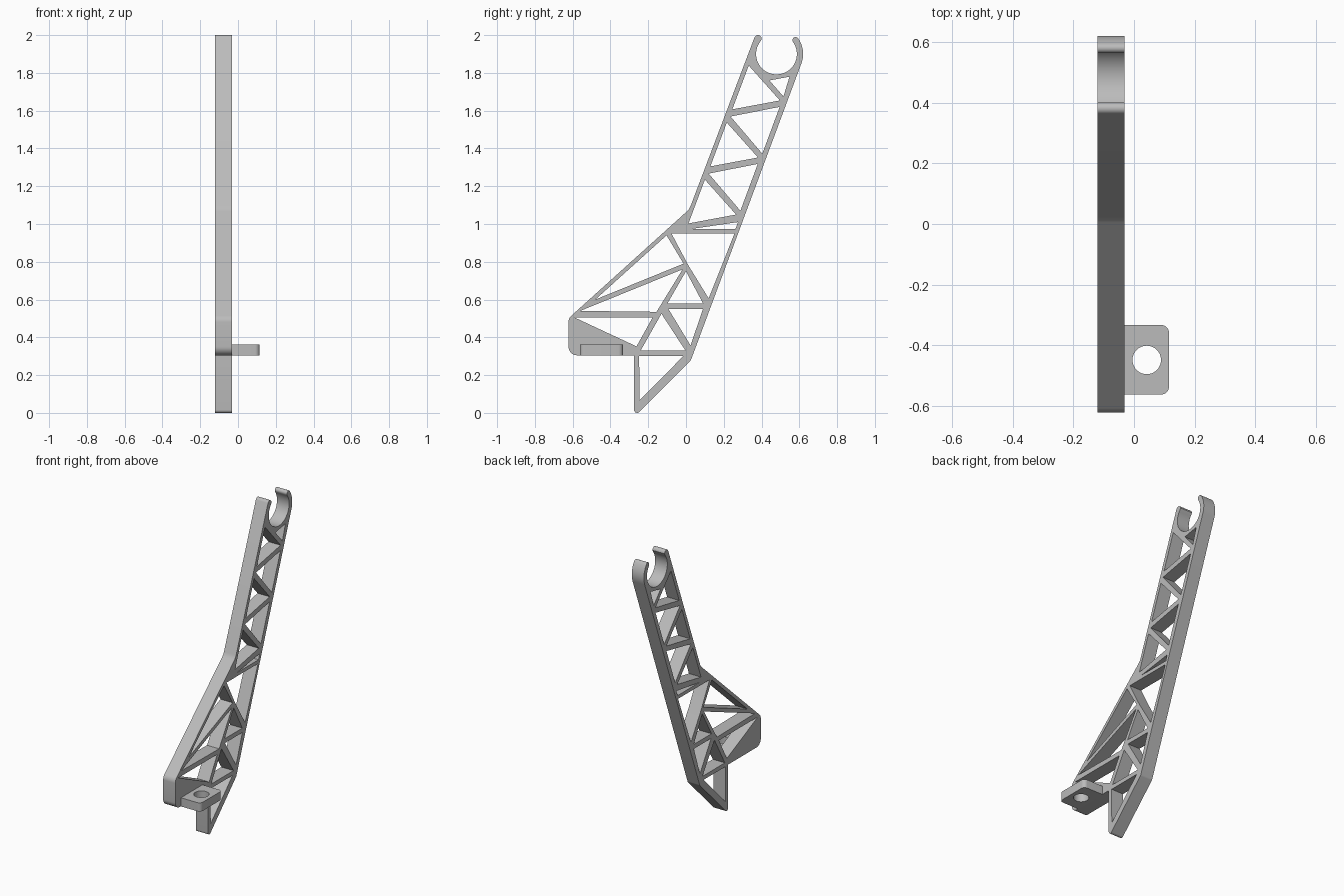
import bpy
import bmesh
from math import cos, sin, radians
from mathutils import Matrix

cube = bpy.data.objects.get("Cube")
if cube:
    bpy.data.objects.remove(cube, do_unlink=True)

grey = bpy.data.materials.new("plain grey")
grey.use_nodes = True
colour = (0.5, 0.5, 0.5, 1)
grey.diffuse_color = colour
grey.node_tree.nodes["Principled BSDF"].inputs["Base Color"].default_value = colour


def arc(centre, radius, start, end, steps=8):
    """Points along an arc, angles in degrees."""
    angles = [radians(start + (end - start) * i / steps) for i in range(steps + 1)]
    return [(centre[0] + radius * cos(a), centre[1] + radius * sin(a)) for a in angles]


def plate(name, loops, thickness, matrix):
    """Extrude an outline with holes into a solid mesh."""
    curve = bpy.data.curves.new(name, "CURVE")
    curve.dimensions = "2D"
    curve.fill_mode = "BOTH"
    curve.extrude = thickness / 2
    for loop in loops:
        spline = curve.splines.new("POLY")
        spline.points.add(len(loop) - 1)
        for point, (u, v) in zip(spline.points, loop):
            point.co = (u, v, 0, 1)
        spline.use_cyclic_u = True
    helper = bpy.data.objects.new(name + " profile", curve)
    bpy.context.collection.objects.link(helper)
    graph = bpy.context.evaluated_depsgraph_get()
    mesh = bpy.data.meshes.new_from_object(helper.evaluated_get(graph))
    bpy.data.objects.remove(helper, do_unlink=True)

    # Weld the caps to the walls and stand the part in place
    bm = bmesh.new()
    bm.from_mesh(mesh)
    bmesh.ops.remove_doubles(bm, verts=bm.verts, dist=0.0001)
    bmesh.ops.transform(bm, matrix=matrix, verts=bm.verts)
    bmesh.ops.recalc_face_normals(bm, faces=bm.faces)
    bm.to_mesh(mesh)
    bm.free()
    mesh.materials.clear()
    mesh.materials.append(grey)
    obj = bpy.data.objects.new(name, mesh)
    bpy.context.collection.objects.link(obj)
    bpy.ops.object.select_all(action="DESELECT")
    obj.select_set(True)
    bpy.context.view_layer.objects.active = obj
    bpy.ops.object.shade_smooth_by_angle(angle=radians(30))
    return obj


# Outer outline of the arm: foot, long back edge, open hook, sloping front
hook = (0.479, 1.9)
outline = arc((-0.259, 0.016), 0.016, 180, 315)
outline += arc((0.002, 0.295), 0.028, -45, -20, 4)
outline += arc(hook, 0.141, -20, 36, 12)
outline += arc((0.58, 1.973), 0.0165, 36, 216)[1:-1]
outline += arc(hook, 0.108, 36, -219, 40)
outline += arc((0.381, 1.98), 0.02, 0, 159)
outline += arc((-0.05, 1.125), 0.08, -21, -47, 4)
outline += arc((-0.575, 0.48), 0.047, 133, 180)
outline += arc((-0.577, 0.35), 0.045, 180, 270)
outline += [(-0.275, 0.305)]

# Openings of the lower truss
holes = [
    [(-.248, .302), (-.013, .302), (-.246, .066)],
    [(-.59, .505), (-.177, .505), (-.262, .352)],
    [(-.24, .33), (-.003, .33), (-.13, .525)],
    [(-.093, .55), (.09, .55), (.024, .357)],
    [(-.098, .58), (.09, .58), (0, .75)],
    [(-.077, .95), (.257, .95), (.12, .606), (.013, .78)],
    [(-.103, .94), (-.013, .79), (-.48, .6)],
    [(-.56, .54), (-.018, .76), (-.156, .535)],
    [(.03, .974), (.262, .974), (.275, 1.01)],
    [(.442, 1.76), (.548, 1.78), (.516, 1.675)],
]

# Repeating openings of the upper truss
front_hole = [(.013, 1.003), (.1, 1.235), (.265, 1.05)]
back_hole = [(.12, 1.267), (.38, 1.318), (.288, 1.07)]
for step in range(3):
    for hole in [front_hole, back_hole][:2 if step < 2 else 1]:
        holes.append([(y + 0.116 * step, z + 0.302 * step) for y, z in hole])

# Stand the arm upright: profile in the y-z plane, thickness along x
upright = Matrix(((0, 0, 1, -0.076), (1, 0, 0, 0), (0, 1, 0, 0), (0, 0, 0, 1)))
plate("truss_arm", [outline] + holes, 0.09, upright)

# Mounting tab with rounded outer corners and a bolt hole
tab = [(-0.033, -0.562), *arc((0.09, -0.537), 0.025, -90, 0),
       *arc((0.09, -0.358), 0.025, 0, 90), (-0.033, -0.333)]
bolt_hole = arc((0.042, -0.448), 0.047, 0, 360, 32)[:-1]
plate("mounting_tab", [tab, bolt_hole], 0.058, Matrix.Translation((0, 0, 0.332)))
